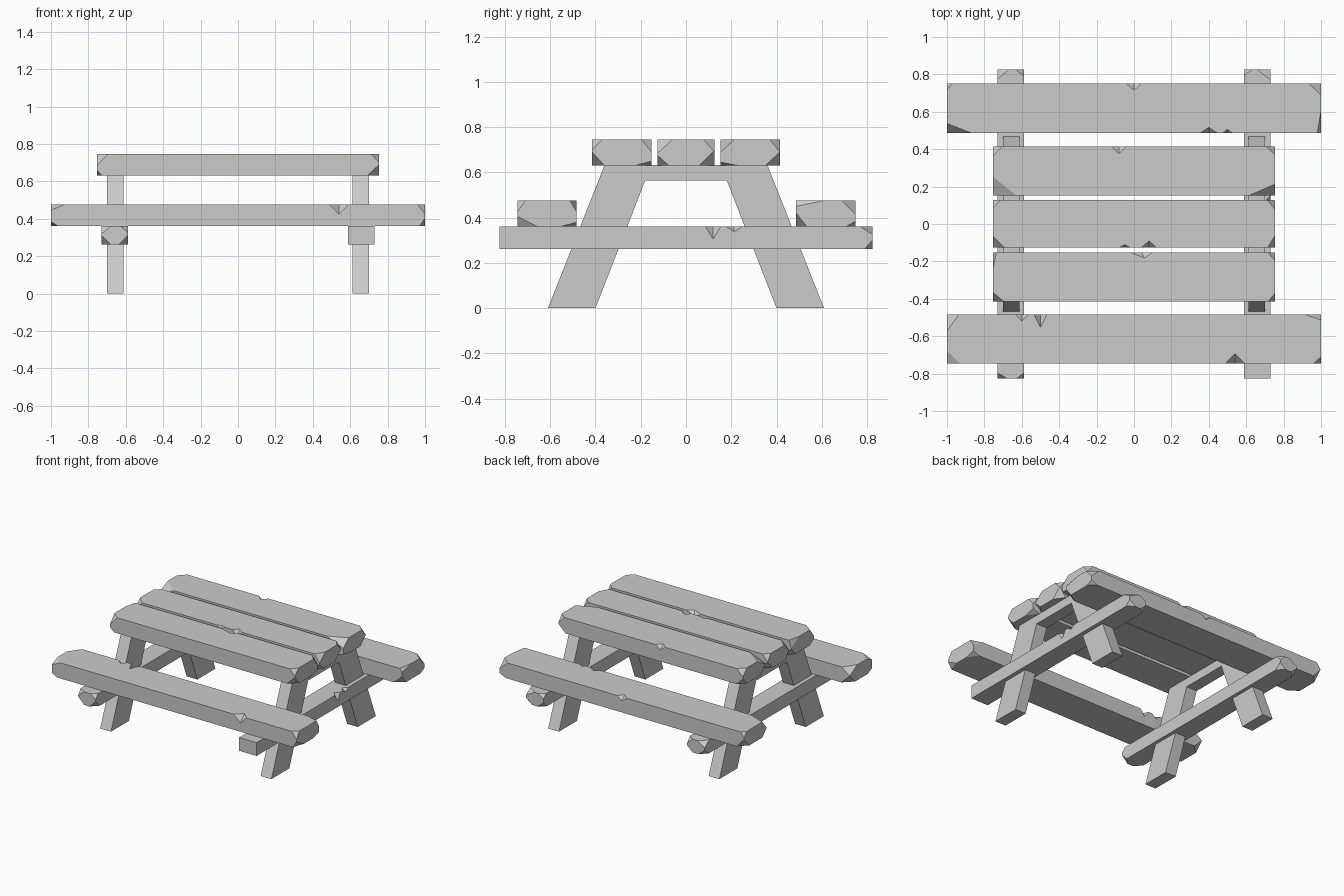
import bpy, bmesh, random
from mathutils import Vector

if "Cube" in bpy.data.objects:
    bpy.data.objects.remove(bpy.data.objects["Cube"])

random.seed(4)
CORNERS = [(-1, -1), (-1, 1), (1, -1), (1, 1)]


def new_object(name, bm):
    bmesh.ops.recalc_face_normals(bm, faces=bm.faces[:])
    me = bpy.data.meshes.new(name)
    bm.to_mesh(me)
    bm.free()
    ob = bpy.data.objects.new(name, me)
    bpy.context.collection.objects.link(ob)
    return ob


def slice_corner(bm, corner, sign, d):
    """Break one corner off a beam: d gives the cut length along each edge."""
    n = Vector([s / k for s, k in zip(sign, d)]).normalized()
    p = corner - Vector((sign[0] * d[0], 0, 0))
    bmesh.ops.bisect_plane(bm, geom=bm.verts[:] + bm.edges[:] + bm.faces[:],
                           dist=1e-5, plane_co=p, plane_no=n, clear_outer=True)
    bmesh.ops.holes_fill(bm, edges=[e for e in bm.edges if e.is_boundary], sides=0)


def cut_notch(ob, edge, along, inward, w, d, dz, skew=0.0):
    """Chop a V out of a top edge, as a tetrahedron grown about its valley."""
    a, b = edge - along * w, edge + along * w
    t = edge + inward * d + along * skew
    s = edge - Vector((0, 0, dz))
    m = (t + s) / 2
    bm = bmesh.new()
    vs = [bm.verts.new(m + (p - m) * 1.4) for p in (a, b, t, s)]
    for f in ((0, 1, 2), (0, 1, 3), (0, 2, 3), (1, 2, 3)):
        bm.faces.new([vs[i] for i in f])
    cutter = new_object("notch_cutter", bm)
    cutter.hide_render = True
    mod = ob.modifiers.new("notch", 'BOOLEAN')
    mod.operation, mod.solver, mod.object = 'DIFFERENCE', 'EXACT', cutter
    dg = bpy.context.evaluated_depsgraph_get()
    me = bpy.data.meshes.new_from_object(ob.evaluated_get(dg))
    ob.modifiers.clear()
    ob.data = me
    bpy.data.objects.remove(cutter)


def beam(name, x, y, z, top, bottom, notches=(), axis=0):
    """Box with broken corners; top/bottom hold (dx, dy, dz) per corner or None."""
    lo, hi = Vector((x[0], y[0], z[0])), Vector((x[1], y[1], z[1]))
    bm = bmesh.new()
    bmesh.ops.create_cube(bm, size=1)
    for v in bm.verts:
        v.co = Vector([(lo[i] + hi[i]) / 2 + v.co[i] * (hi[i] - lo[i]) for i in range(3)])
    for sz, chips in ((1, top), (-1, bottom)):
        for (sx, sy), d in zip(CORNERS, chips):
            if d:
                sign = (sx, sy, sz)
                c = Vector([hi[i] if sign[i] > 0 else lo[i] for i in range(3)])
                slice_corner(bm, c, sign, d)
    ob = new_object(name, bm)
    along = Vector((1, 0, 0)) if axis == 0 else Vector((0, 1, 0))
    across = 1 - axis
    for side, pos, w, d, dz, skew in notches:
        e = Vector((0, 0, hi.z))
        e[axis] = pos
        e[across] = hi[across] if side > 0 else lo[across]
        inward = Vector((0, 0, 0))
        inward[across] = -side
        cut_notch(ob, e, along, inward, w, d, dz, skew)
    return ob


def rough():
    return tuple(random.uniform(0.045, 0.07) for _ in range(3))


# Table top: three planks
TX, TZ = (-0.755, 0.755), (0.63, 0.745)
beam("front_table_plank", TX, (-0.415, -0.152), TZ,
     [(.06, .05, .06), (.02, .09, .055), (.04, .045, .045), (.04, .045, .055)],
     [(.03, .05, .03), rough(), (.065, .055, .06), (.05, .075, .02)],
     [(1, .04, .06, .03, .03, .015)])
beam("middle_table_plank", TX, (-0.125, 0.127), TZ,
     [(.06, .06, .055), (.04, .04, .05), (.04, .065, .06), (.04, .05, .055)],
     [rough(), rough(), (.05, .05, .045), (.05, .07, .07)],
     [(-1, .08, .04, .035, .04, 0), (-1, -.05, .03, .015, .02, 0)])
beam("back_table_plank", TX, (0.153, 0.415), TZ,
     [(.125, .1, .05), (.05, .05, .05), (.14, .06, .055), (.05, .045, .055)],
     [rough(), rough(), (.05, .08, .015), (.06, .065, .06)],
     [(1, -.08, .04, .04, .03, 0)])

# Bench seats
SX, SZ = (-1, 1), (0.36, 0.475)
beam("front_seat", SX, (-0.745, -0.483), SZ,
     [(.07, .065, .03), (.065, .09, .05), (.04, .035, .05), (.09, .03, .05)],
     [(.04, .05, .025), rough(), (.03, .09, .045), (.05, .075, .02)],
     [(1, -.6, .035, .035, .03, 0), (1, -.5, .035, .07, .05, 0),
      (-1, .54, .052, .05, .05, 0)])
beam("back_seat", SX, (0.487, 0.75), SZ,
     [(.13, .05, .06), (.03, .03, .04), (.02, .12, .025), (.065, .06, .06)],
     [rough(), rough(), rough(), (.05, .045, .025)],
     [(1, 0, .04, .035, .03, 0), (-1, .4, .045, .03, .03, 0),
      (-1, .5, .025, .02, .02, 0)])

# Cross beams carrying the seats
BY, BZ = (-0.825, 0.825), (0.262, 0.36)
beam("left_cross_beam", (-0.73, -0.587), BY, BZ,
     [(.05, .03, .04), (.06, .05, .04), (.04, .03, .035), (.045, .035, .04)],
     [(.05, .05, .05), (.05, .05, .04), (.05, .05, .05), (.045, .05, .04)], axis=1)
beam("right_cross_beam", (0.587, 0.73), BY, BZ,
     [None, (.045, .03, .03), None, (.07, .055, .035)],
     [None, (.05, .04, .04), None, (.05, .035, .04)],
     [(1, .12, .033, .03, .055, 0), (1, .213, .035, .03, .022, 0)], axis=1)

# A-shaped leg frames: splayed legs joined by a top rail
HALF = [(0.18, 0.565), (0.40, 0), (0.61, 0), (0.36, 0.632)]
PROFILE = HALF + [(-y, z) for y, z in reversed(HALF)]
for side, x0 in (("left", -0.70), ("right", 0.612)):
    bm = bmesh.new()
    # right leg, rail, left leg as one outline
    f = bm.faces.new([bm.verts.new((x0, y, z)) for y, z in PROFILE])
    ext = bmesh.ops.extrude_face_region(bm, geom=[f])
    for v in ext["geom"]:
        if isinstance(v, bmesh.types.BMVert):
            v.co.x += 0.088
    new_object(side + "_leg_frame", bm)
